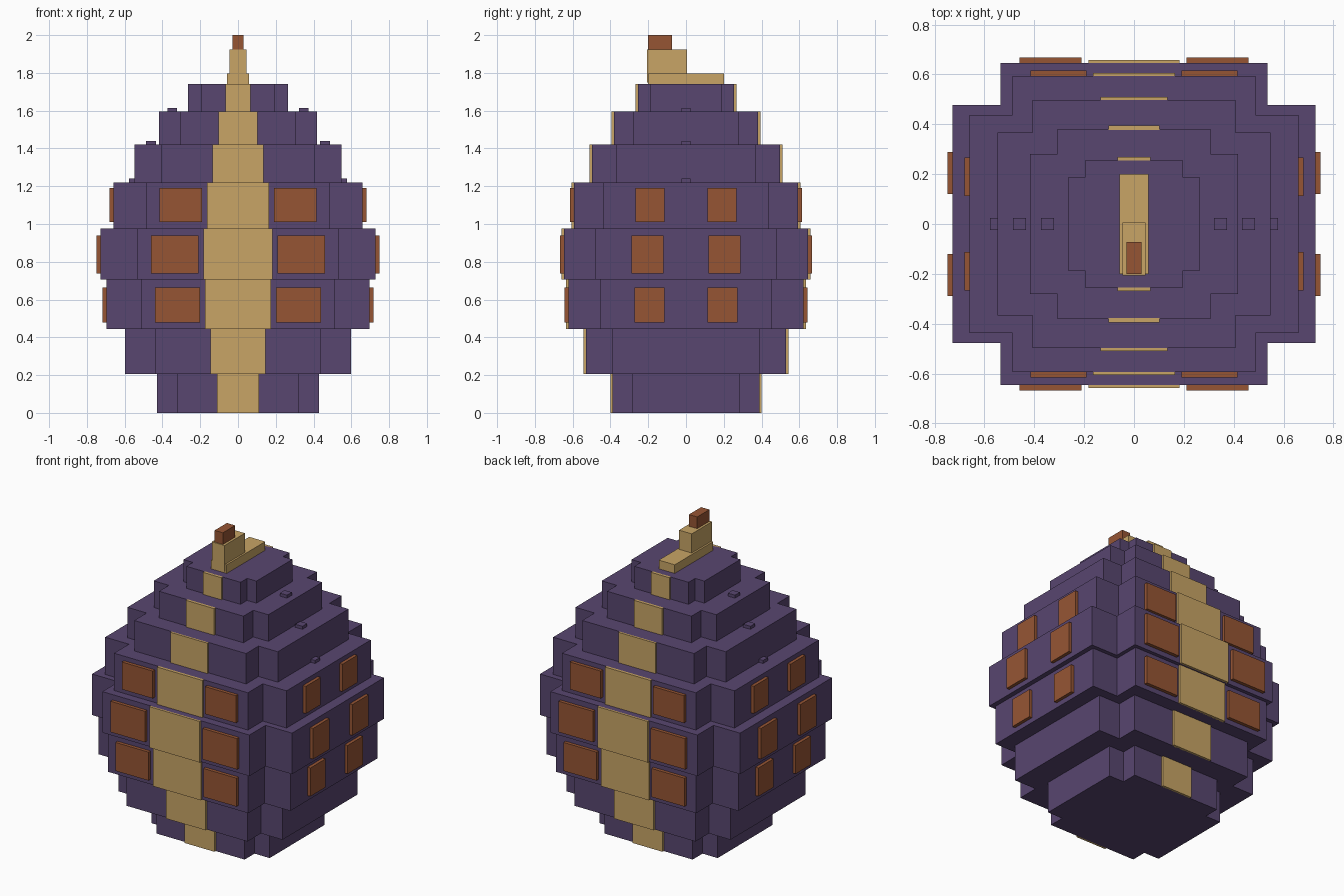
import bpy
import bmesh

if "Cube" in bpy.data.objects:
    bpy.data.objects.remove(bpy.data.objects["Cube"])


def material(name, color):
    m = bpy.data.materials.new(name)
    m.diffuse_color = (*color, 1)
    m.use_nodes = True
    m.node_tree.nodes["Principled BSDF"].inputs["Base Color"].default_value = m.diffuse_color
    return m


PURPLE = material("dark purple", (0.098, 0.061, 0.162))
TAN = material("tan", (0.578, 0.376, 0.133))
BROWN = material("rust brown", (0.305, 0.091, 0.034))


def finish(bm, name, mat):
    bmesh.ops.recalc_face_normals(bm, faces=bm.faces)
    mesh = bpy.data.meshes.new(name)
    bm.to_mesh(mesh)
    bm.free()
    mesh.materials.append(mat)
    bpy.context.collection.objects.link(bpy.data.objects.new(name, mesh))


def box(name, mat, x0, x1, y0, y1, z0, z1):
    bm = bmesh.new()
    bmesh.ops.create_cube(bm, size=1)
    for v in bm.verts:
        v.co.x = x1 if v.co.x > 0 else x0
        v.co.y = y1 if v.co.y > 0 else y0
        v.co.z = z1 if v.co.z > 0 else z0
    finish(bm, name, mat)


def mirrored_box(name, mat, x0, x1, y0, y1, z0, z1, signs):
    for sx, sy in signs:
        xs = sorted((sx * x0, sx * x1))
        ys = sorted((sy * y0, sy * y1))
        box(name, mat, *xs, *ys, z0, z1)


def tier(name, wide_x, narrow_x, wide_y, narrow_y, z0, z1):
    # Block with notched corners: one quarter outline mirrored around
    quarter = [(wide_x, narrow_y), (narrow_x, narrow_y), (narrow_x, wide_y)]
    outline = quarter + [(-x, y) for x, y in reversed(quarter)]
    outline += [(-x, -y) for x, y in outline]
    bm = bmesh.new()
    face = bm.faces.new([bm.verts.new((x, y, z0)) for x, y in outline])
    ext = bmesh.ops.extrude_face_region(bm, geom=[face], use_keep_orig=True)
    top = [g for g in ext["geom"] if isinstance(g, bmesh.types.BMVert)]
    bmesh.ops.translate(bm, verts=top, vec=(0, 0, z1 - z0))
    finish(bm, name, PURPLE)


FOUR = [(1, 1), (-1, 1), (1, -1), (-1, -1)]
FRONT_BACK = [(1, 1), (1, -1)]
LEFT_RIGHT = [(1, 1), (-1, 1)]

# Stacked body tiers: bottom, top, wide x, narrow x, wide y, narrow y, stripe half width
tiers = [
    (0.0, 0.205, 0.43, 0.32, 0.388, 0.285, 0.11),
    (0.205, 0.445, 0.597, 0.44, 0.53, 0.39, 0.145),
    (0.445, 0.705, 0.697, 0.51, 0.622, 0.452, 0.175),
    (0.705, 0.975, 0.728, 0.535, 0.646, 0.478, 0.183),
    (0.975, 1.22, 0.66, 0.487, 0.593, 0.438, 0.165),
    (1.22, 1.42, 0.547, 0.407, 0.497, 0.368, 0.135),
    (1.42, 1.595, 0.417, 0.307, 0.382, 0.28, 0.103),
    (1.595, 1.74, 0.265, 0.197, 0.255, 0.187, 0.067),
]
for z0, z1, wx, nx, wy, ny, s in tiers:
    tier("body_tier", wx, nx, wy, ny, z0, z1)
    mirrored_box("center_stripe", TAN, -s, s, wy - 0.005, wy + 0.013, z0, z1, FRONT_BACK)

# Raised patches: tier index, bottom, top, front x range, side y range
patches = [
    (2, 0.478, 0.665, 0.2, 0.44, 0.115, 0.273),
    (3, 0.737, 0.94, 0.21, 0.46, 0.12, 0.289),
    (4, 1.01, 1.19, 0.19, 0.415, 0.113, 0.267),
]
for i, z0, z1, x0, x1, y0, y1 in patches:
    wx, wy = tiers[i][2], tiers[i][4]
    mirrored_box("face_patch", BROWN, x0, x1, wy - 0.005, wy + 0.022, z0, z1, FOUR)
    mirrored_box("side_patch", BROWN, wx - 0.005, wx + 0.021, y0, y1, z0, z1, FOUR)

# Little studs on the side ledges
for x, z in ((0.552, 1.22), (0.46, 1.42), (0.348, 1.595)):
    mirrored_box("ledge_stud", PURPLE, x - 0.026, x + 0.026, -0.025, 0.025,
                 z - 0.005, z + 0.02, LEFT_RIGHT)

# Crest on top
box("crest_base", TAN, -0.058, 0.058, -0.2, 0.2, 1.735, 1.797)
box("crest_block", TAN, -0.046, 0.046, -0.206, 0.006, 1.75, 1.923)
box("crest_tip", BROWN, -0.03, 0.03, -0.2, -0.073, 1.92, 2.0)
